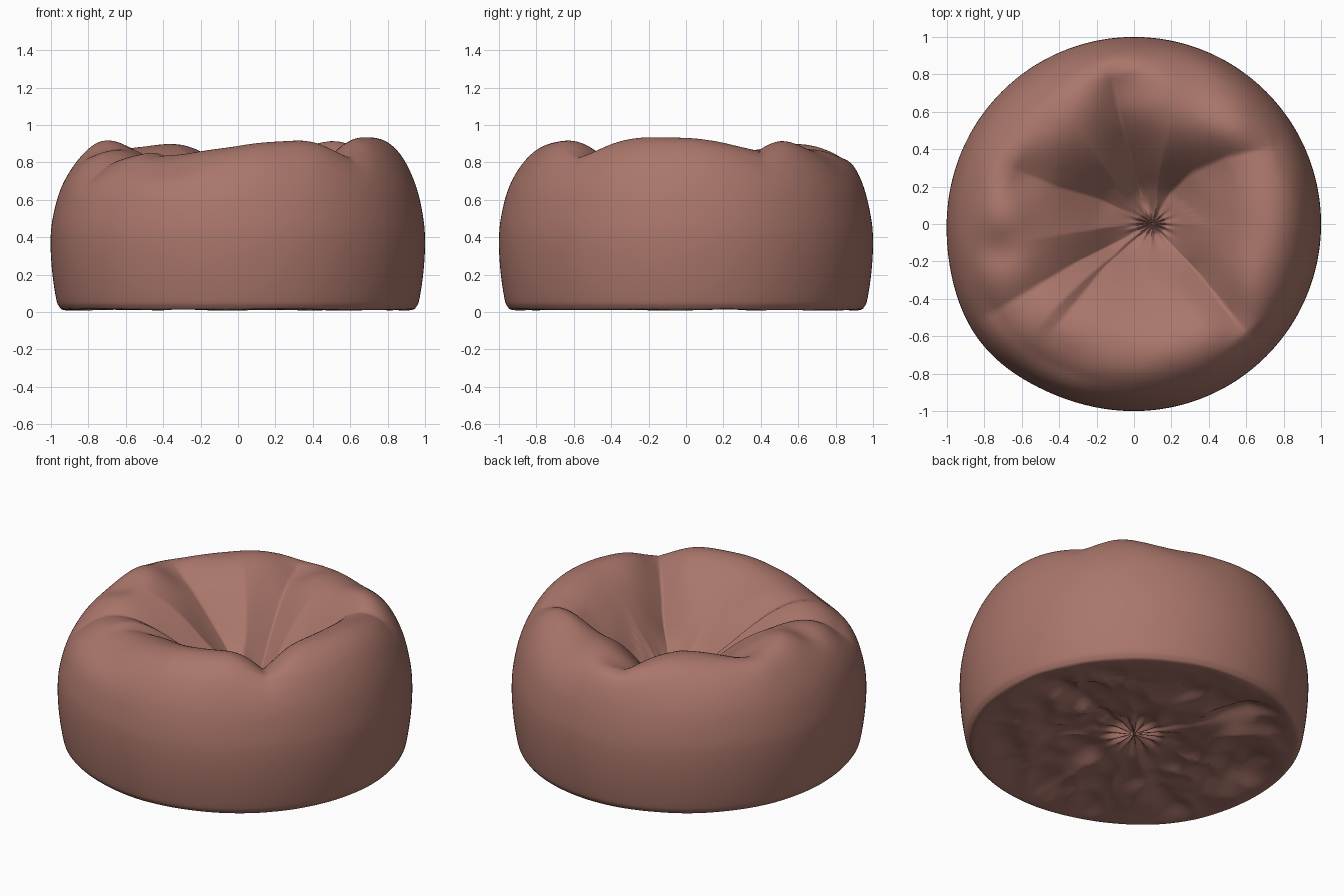
import bpy, math
from mathutils import Vector, noise

if "Cube" in bpy.data.objects:
    bpy.data.objects.remove(bpy.data.objects["Cube"])

SEG, RINGS = 320, 120

# half cross-section from the sunken top gather, over the rim, to the bottom gather
PROFILE = [(0, .40), (.08, .47), (.25, .63), (.42, .77), (.56, .86), (.68, .895), (.79, .87),
           (.88, .79), (.95, .66), (.99, .5), (1, .37), (.992, .22), (.972, .08), (.955, .03),
           (.92, .008), (.8, .01), (.6, .015), (.4, .025), (.2, .035), (.06, .05), (0, .06)]

# creases on top: (path from the gather outwards, depth, width)
CREASES = [([(.1, 0), (.04, .15), (-.03, .4), (-.08, .6), (-.12, .8)], .17, .08),
           ([(.1, 0), (.18, .15), (.3, .27), (.5, .36), (.74, .41)], .13, .09),
           ([(.1, 0), (.35, -.27), (.5, -.46), (.6, -.58)], .15, .07),
           ([(.1, 0), (-.15, -.22), (-.42, -.55)], .08, .06),
           ([(.1, 0), (-.3, -.2), (-.8, -.5)], .11, .08),
           ([(.1, 0), (-.2, .14), (-.42, .2), (-.65, .3)], .12, .11)]

# soft hollows and swellings: (x, y, radius, height)
BUMPS = [(-.03, .74, .15, -.06), (-.6, .26, .12, -.03), (-.72, -.14, .11, -.03),
         (.6, -.08, .33, .045), (.35, -.62, .25, .02), (-.4, -.72, .3, -.06),
         (.52, .48, .16, .045), (.28, .78, .2, -.03), (-.1, .92, .22, .06),
         (-.76, .32, .15, .035), (-.72, .04, .14, .03), (-.82, -.5, .18, -.03)]


def spline(pts, u):
    """Catmull-Rom point at u in 0..1"""
    n = len(pts) - 1
    i = min(int(u * n), n - 1)
    t = u * n - i
    p = [Vector(pts[min(max(k, 0), n)]) for k in (i - 1, i, i + 1, i + 2)]
    return .5 * (2 * p[1] + (p[2] - p[0]) * t + (2 * p[0] - 5 * p[1] + 4 * p[2] - p[3]) * t * t
                 + (3 * p[1] - p[0] - 3 * p[2] + p[3]) * t ** 3)


def crease_dip(x, y):
    """Depth of the strongest crease at a point"""
    total = 0
    for path, depth, width in CREASES:
        best, along = 9, 0
        for k in range(len(path) - 1):
            (ax, ay), (bx, by) = path[k], path[k + 1]
            dx, dy = bx - ax, by - ay
            t = max(0, min(1, ((x - ax) * dx + (y - ay) * dy) / (dx * dx + dy * dy)))
            d = math.hypot(x - ax - t * dx, y - ay - t * dy)
            if d < best:
                best, along = d, (k + t) / (len(path) - 1)
        fade = min(1, along * 3.5) * (1 - .75 * along ** 3)
        q = best / width
        total = max(total, depth * fade * (.55 * math.exp(-q) + .45 * math.exp(-q * q / 3)))
    return total


def top_shape(x, y, s, a, z):
    w = max(0, min(1, (1 - s) / .15))
    w = w * w * (3 - 2 * w)
    dz = -crease_dip(x, y)
    for bx, by, r, h in BUMPS:
        dz += h * math.exp(-((x - bx) ** 2 + (y - by) ** 2) / (r * r))
    dz += .01 * noise.noise(Vector((x * 4, y * 4, 1)))
    # fine pleats at the gather
    dz += .02 * math.sin(15 * a + 2 * math.sin(2 * a)) * min(1, s * 12) * math.exp(-(s / .08) ** 2)
    return z + w * dz


def bottom_shape(x, y, s, a, z):
    w = max(0, min(1, (.95 - s) / .25))
    n = abs(noise.noise(Vector((x * 2.2, y * 2.2, 5))))
    n += .35 * abs(noise.noise(Vector((x * 5, y * 5, 9))))
    folds = .05 * max(0, math.sin(4 * a + .8 * math.sin(3 * a))) ** 4 * s
    pleats = .02 * math.sin(14 * a) * min(1, s * 10) * math.exp(-(s / .15) ** 2)
    return max(.002, z + w * (.1 * n + folds + pleats))


# bean bag body: rings swept around the off-centre gather
verts, faces = [], []
for i in range(RINGS + 1):
    u = i / RINGS
    s, z0 = spline(PROFILE, u)
    s = max(s, .002)
    shape, gather_x = (top_shape, .1) if u < .5 else (bottom_shape, 0)
    for j in range(SEG):
        a = 2 * math.pi * j / SEG
        # the front left side bulges out a little
        off = (a - math.radians(217) + math.pi) % (2 * math.pi) - math.pi
        r = s * (1 + .035 * s * math.exp(-(off / .38) ** 2))
        x = gather_x * max(0, 1 - s) + r * math.cos(a)
        y = r * math.sin(a)
        verts.append((x, y, shape(x, y, s, a, z0)))
for i in range(RINGS):
    for j in range(SEG):
        k = (j + 1) % SEG
        faces.append((i * SEG + j, (i + 1) * SEG + j, (i + 1) * SEG + k, i * SEG + k))
faces.append(tuple(range(SEG)))
faces.append(tuple(RINGS * SEG + j for j in reversed(range(SEG))))

mesh = bpy.data.meshes.new("bean_bag")
mesh.from_pydata(verts, [], faces)
mesh.shade_smooth()
bag = bpy.data.objects.new("bean_bag", mesh)
bpy.context.collection.objects.link(bag)

fabric = bpy.data.materials.new("dusty brown fabric")
fabric.diffuse_color = (.40, .18, .145, 1)
fabric.use_nodes = True
fabric.node_tree.nodes["Principled BSDF"].inputs["Base Color"].default_value = fabric.diffuse_color
mesh.materials.append(fabric)
